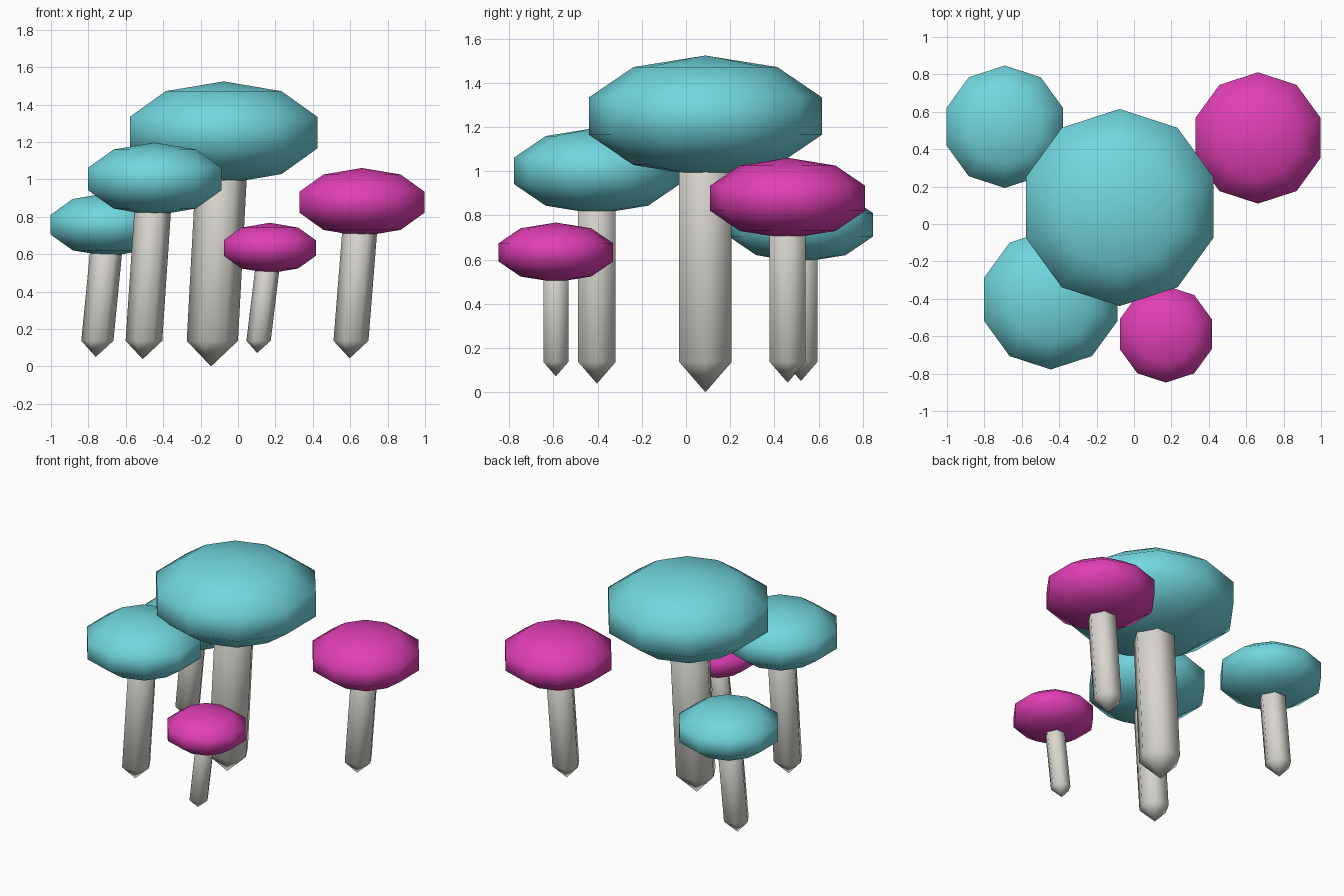
import bpy, math
from mathutils import Vector

if "Cube" in bpy.data.objects:
    bpy.data.objects.remove(bpy.data.objects["Cube"])


def material(name, rgb):
    m = bpy.data.materials.new(name)
    m.diffuse_color = (*rgb, 1.0)
    m.use_nodes = True
    m.node_tree.nodes["Principled BSDF"].inputs["Base Color"].default_value = m.diffuse_color
    return m


TEAL = material("teal", (0.165, 0.68, 0.735))
MAGENTA = material("magenta", (0.75, 0.05, 0.46))
GREY = material("warm_grey", (0.69, 0.67, 0.62))


def lathe(name, profile, sides, start, mat):
    """Closed solid from (radius, centre) rings; the first and last are single points."""
    verts, faces = [profile[0][1]], []
    rings = profile[1:-1]
    for r, c in rings:
        for i in range(sides):
            a = start + 2 * math.pi * i / sides
            verts.append(c + Vector((r * math.cos(a), r * math.sin(a), 0)))
    verts.append(profile[-1][1])
    last = len(verts) - 1
    for i in range(sides):
        j = (i + 1) % sides
        faces.append((0, 1 + j, 1 + i))
        for k in range(len(rings) - 1):
            a, b = 1 + k * sides, 1 + (k + 1) * sides
            faces.append((a + i, a + j, b + j, b + i))
        top = 1 + (len(rings) - 1) * sides
        faces.append((top + i, top + j, last))
    mesh = bpy.data.meshes.new(name)
    mesh.from_pydata([tuple(v) for v in verts], [], faces)
    mesh.materials.append(mat)
    mesh.shade_smooth()
    obj = bpy.data.objects.new(name, mesh)
    bpy.context.collection.objects.link(obj)
    return obj


def mushroom(label, mat, cap, radius, height, foot_x, stem_r):
    c = Vector(cap)
    # Cap: squashed ten-sided ball with four rings
    rings = [(radius * math.sin(k * math.pi / 5),
              c - Vector((0, 0, height * math.cos(k * math.pi / 5)))) for k in range(6)]
    lathe(label + "_cap", rings, 10, math.pi / 2, mat)
    # Stem: leaning six-sided post with a pointed foot, ending inside the cap
    foot = Vector((foot_x, c.y, 0.137))
    axis = (c - foot) / (c.z - foot.z)
    head = c - axis * height * 0.4
    lathe(label + "_stem", [(0, foot - axis * stem_r), (stem_r, foot),
                            (stem_r, head), (0, head + axis * stem_r)], 6, 0, GREY)


# label, colour, cap centre, cap radius, cap half height, foot x, stem radius
mushroom("large_teal", TEAL, (-0.077, 0.088, 1.25), 0.554, 0.274, -0.137, 0.137)
mushroom("front_teal", TEAL, (-0.445, -0.403, 1.002), 0.394, 0.195, -0.503, 0.098)
mushroom("back_teal", TEAL, (-0.691, 0.52, 0.758), 0.344, 0.17, -0.752, 0.086)
mushroom("back_magenta", MAGENTA, (0.663, 0.46, 0.878), 0.369, 0.183, 0.604, 0.0935)
mushroom("front_magenta", MAGENTA, (0.17, -0.589, 0.633), 0.272, 0.135, 0.11, 0.065)
